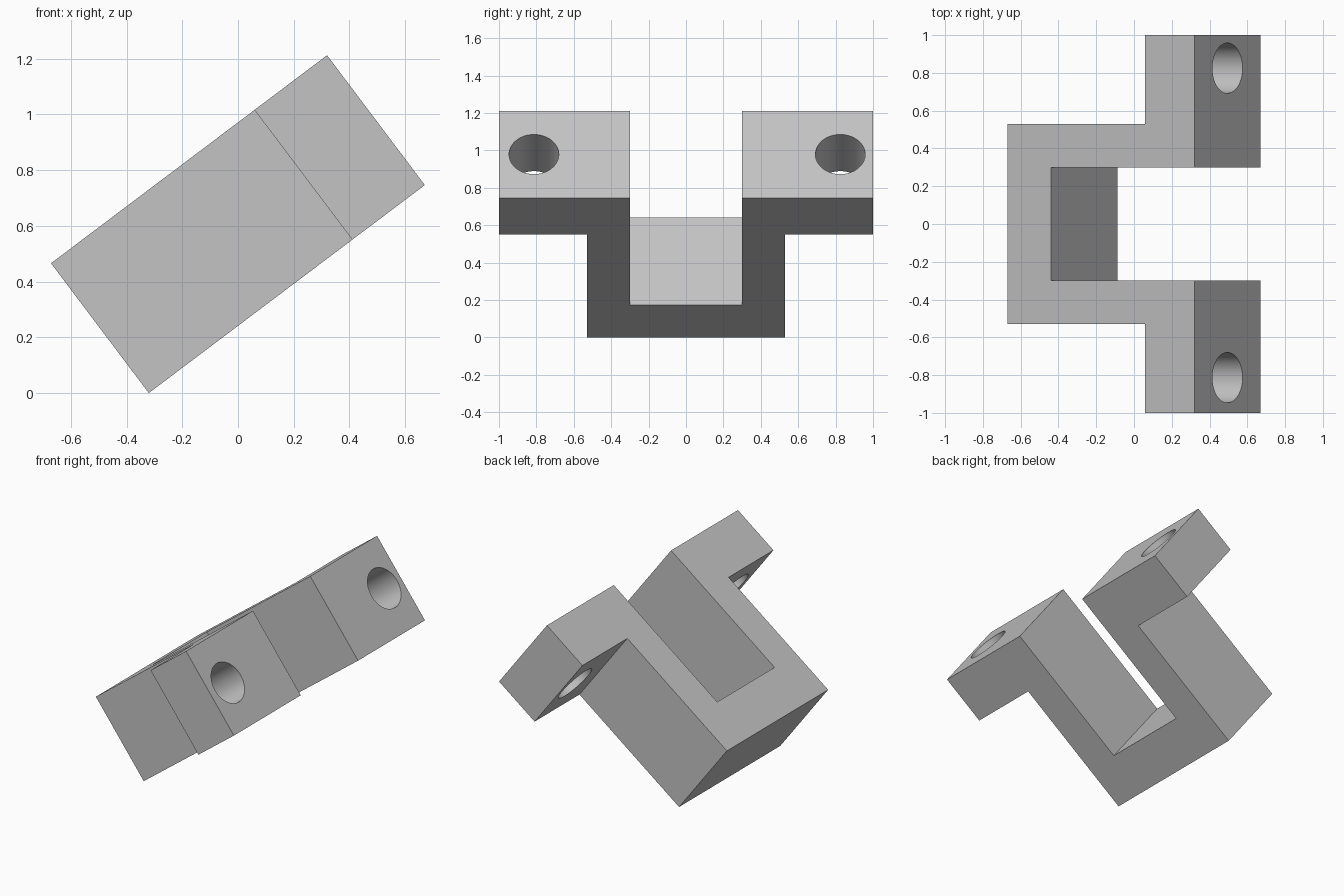
import bpy, bmesh, math
from mathutils import Matrix

cube = bpy.data.objects.get("Cube")
if cube:
    bpy.data.objects.remove(cube, do_unlink=True)

LENGTH, THICK = 1.24, 0.583
FLANGE, FLOOR = 0.914, 0.29      # start of the flanges, floor of the slot
SLOT, LEG, WING = 0.3, 0.53, 1.0  # half widths
RADIUS = 0.133

grey = bpy.data.materials.new("grey")
grey.use_nodes = True
colour = (0.55, 0.55, 0.55, 1)
grey.diffuse_color = colour
grey.node_tree.nodes["Principled BSDF"].inputs["Base Color"].default_value = colour


def make_object(name, bm):
    bmesh.ops.recalc_face_normals(bm, faces=bm.faces)
    mesh = bpy.data.meshes.new(name)
    bm.to_mesh(mesh)
    bm.free()
    mesh.materials.append(grey)
    obj = bpy.data.objects.new(name, mesh)
    bpy.context.collection.objects.link(obj)
    return obj


# Slotted bracket: mirrored outline, extruded through its thickness
half = [(0, LEG), (FLANGE, LEG), (FLANGE, WING), (LENGTH, WING),
        (LENGTH, SLOT), (FLOOR, SLOT)]
outline = half + [(x, -y) for x, y in reversed(half)]
bm = bmesh.new()
face = bm.faces.new([bm.verts.new((x, y, 0)) for x, y in outline])
top = bmesh.ops.extrude_face_region(bm, geom=[face])
bmesh.ops.translate(bm, vec=(0, 0, THICK),
                    verts=[v for v in top["geom"] if isinstance(v, bmesh.types.BMVert)])
bracket = make_object("slotted_bracket", bm)

# Bolt holes through both flanges
cutters = []
for side, y in (("left", 0.825), ("right", -0.813)):
    bm = bmesh.new()
    place = (Matrix.Translation(((FLANGE + LENGTH) / 2, y, THICK / 2))
             @ Matrix.Rotation(math.pi / 2, 4, 'Y'))
    bmesh.ops.create_cone(bm, cap_ends=True, segments=64, radius1=RADIUS,
                          radius2=RADIUS, depth=0.6, matrix=place)
    cutter = make_object(side + "_hole_cutter", bm)
    mod = bracket.modifiers.new(side + "_hole", 'BOOLEAN')
    mod.operation = 'DIFFERENCE'
    mod.solver = 'EXACT'
    mod.object = cutter
    cutters.append(cutter)

bpy.ops.object.select_all(action='DESELECT')
bpy.context.view_layer.objects.active = bracket
bracket.select_set(True)
for mod in list(bracket.modifiers):
    bpy.ops.object.modifier_apply(modifier=mod.name)
for cutter in cutters:
    bpy.data.objects.remove(cutter, do_unlink=True)
bpy.ops.object.shade_smooth_by_angle(angle=math.radians(30))

# Tilt the bracket onto its lower edge
bracket.location = (-0.32, 0, 0)
bracket.rotation_euler = (0, math.radians(-37), 0)
